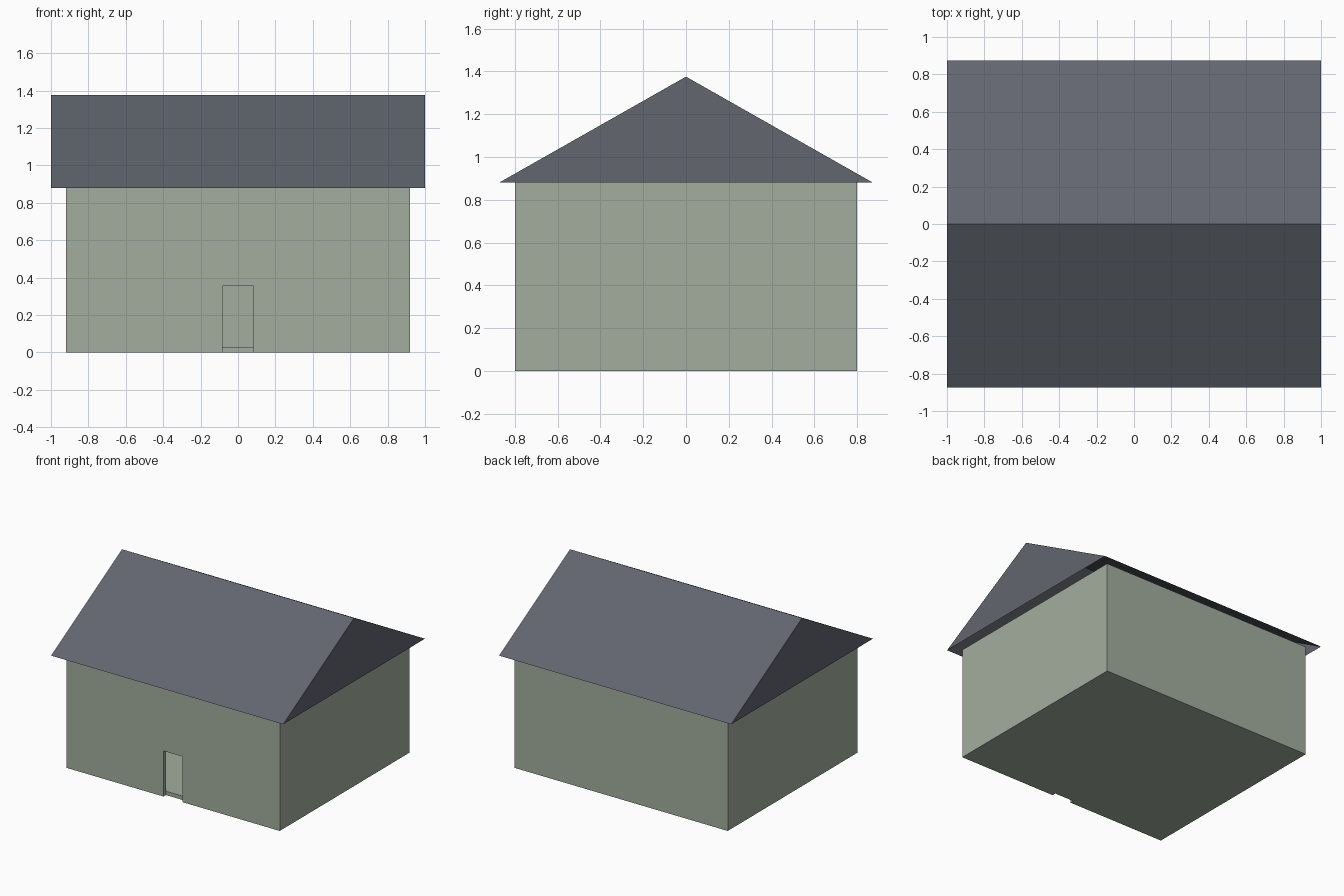
import bpy, bmesh

if "Cube" in bpy.data.objects:
    bpy.data.objects.remove(bpy.data.objects["Cube"])


def material(name, srgb):
    lin = [((c / 255 + 0.055) / 1.055) ** 2.4 for c in srgb]
    m = bpy.data.materials.new(name)
    m.diffuse_color = (*lin, 1)
    m.use_nodes = True
    m.node_tree.nodes["Principled BSDF"].inputs["Base Color"].default_value = m.diffuse_color
    return m


def finish(bm, name, mat):
    mesh = bpy.data.meshes.new(name)
    bm.to_mesh(mesh)
    bm.free()
    mesh.materials.append(mat)
    obj = bpy.data.objects.new(name, mesh)
    bpy.context.collection.objects.link(obj)
    return obj


wall_green = material("wall_green", (163, 174, 157))
roof_slate = material("roof_slate", (98, 102, 111))

T = 0.03                      # wall and floor thickness
WX, WY, WZ = 0.92, 0.80, 0.88  # wall half width, half depth, height
DX, DZ = 0.083, 0.355         # doorway half width, height

# House shell: hollow room with floor and a doorway, as a grid of solid cells
xs = [-WX, -WX + T, -DX, DX, WX - T, WX]
ys = [-WY, -WY + T, WY - T, WY]
zs = [0, T, DZ, WZ]
axes = (xs, ys, zs)


def solid(c):
    i, j, k = c
    if not (0 <= i < 5 and 0 <= j < 3 and 0 <= k < 3):
        return False
    if i == 2 and j == 0:     # above or inside the doorway
        return k == 2
    return k == 0 or i in (0, 4) or j in (0, 2)


bm = bmesh.new()
for cell in [(i, j, k) for i in range(5) for j in range(3) for k in range(3)]:
    if not solid(cell):
        continue
    for a in range(3):
        for s in (0, 1):
            near = list(cell)
            near[a] += 1 if s else -1
            if solid(near):
                continue
            b, c = (a + 1) % 3, (a + 2) % 3
            loop = [(0, 0), (1, 0), (1, 1), (0, 1)]
            if not s:
                loop.reverse()
            verts = []
            for u, v in loop:
                idx = list(cell)
                idx[a] += s
                idx[b] += u
                idx[c] += v
                verts.append(bm.verts.new([axes[n][idx[n]] for n in range(3)]))
            bm.faces.new(verts)
bmesh.ops.remove_doubles(bm, verts=bm.verts, dist=1e-5)
bmesh.ops.dissolve_limit(bm, angle_limit=0.01, verts=bm.verts, edges=bm.edges)
finish(bm, "house_walls", wall_green)

# Roof: thin gabled shell, open underneath
bm = bmesh.new()
ends = [[bm.verts.new((x, y, z)) for y, z in ((-0.873, WZ), (0, 1.375), (0.873, WZ))]
        for x in (-1, 1)]
left, right = ends
bm.faces.new(left[::-1])
bm.faces.new(right)
for n in (0, 1):
    bm.faces.new((left[n], left[n + 1], right[n + 1], right[n]))
bm.normal_update()
bmesh.ops.recalc_face_normals(bm, faces=bm.faces)
finish(bm, "gable_roof", roof_slate)
